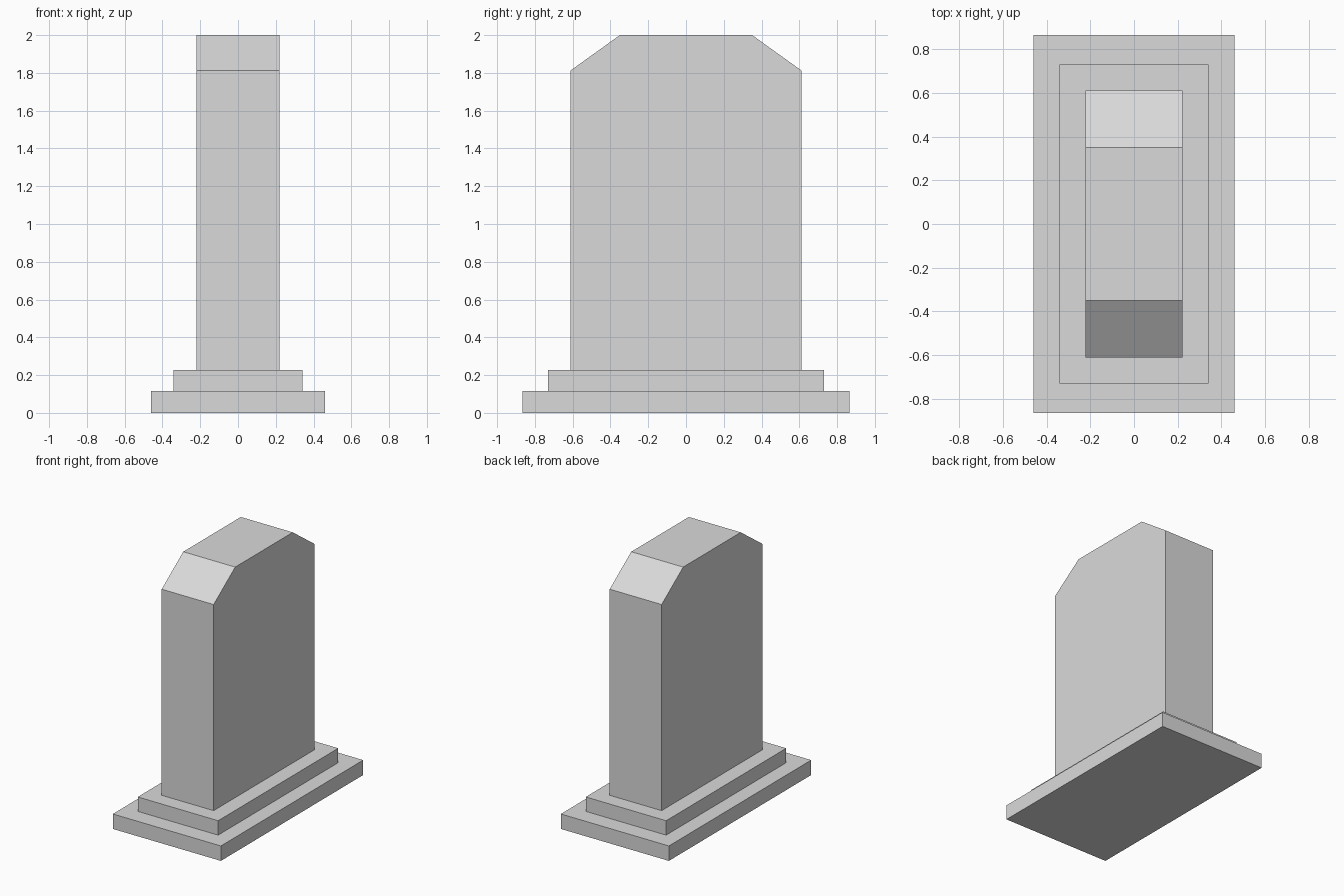
import bpy
import bmesh

cube = bpy.data.objects.get("Cube")
if cube:
    bpy.data.objects.remove(cube, do_unlink=True)

# Single stone colour
stone = bpy.data.materials.new("light grey stone")
stone.use_nodes = True
colour = (0.7, 0.7, 0.7, 1.0)
stone.diffuse_color = colour
stone.node_tree.nodes["Principled BSDF"].inputs["Base Color"].default_value = colour


def slab(name, half_width, profile):
    """Extrude a (y, z) profile across x, centred on x = 0."""
    bm = bmesh.new()
    face = bm.faces.new([bm.verts.new((-half_width, y, z)) for y, z in profile])
    side = bmesh.ops.extrude_face_region(bm, geom=[face], use_keep_orig=True)
    moved = [v for v in side["geom"] if isinstance(v, bmesh.types.BMVert)]
    bmesh.ops.translate(bm, verts=moved, vec=(2 * half_width, 0, 0))
    bmesh.ops.recalc_face_normals(bm, faces=bm.faces)
    mesh = bpy.data.meshes.new(name)
    bm.to_mesh(mesh)
    bm.free()
    mesh.materials.append(stone)
    obj = bpy.data.objects.new(name, mesh)
    bpy.context.collection.objects.link(obj)
    return obj


def mirrored(half):
    """Complete a profile from its +y half, listed bottom to top."""
    return half + [(-y, z) for y, z in reversed(half)]


# Stepped plinth
slab("lower_step", 0.46, mirrored([(0.865, 0), (0.865, 0.115)]))
slab("upper_step", 0.342, mirrored([(0.73, 0.115), (0.73, 0.226)]))

# Upright stone with sloped shoulders
slab("upright_stone", 0.221, mirrored([(0.612, 0.226), (0.612, 1.812), (0.35, 2.0)]))
